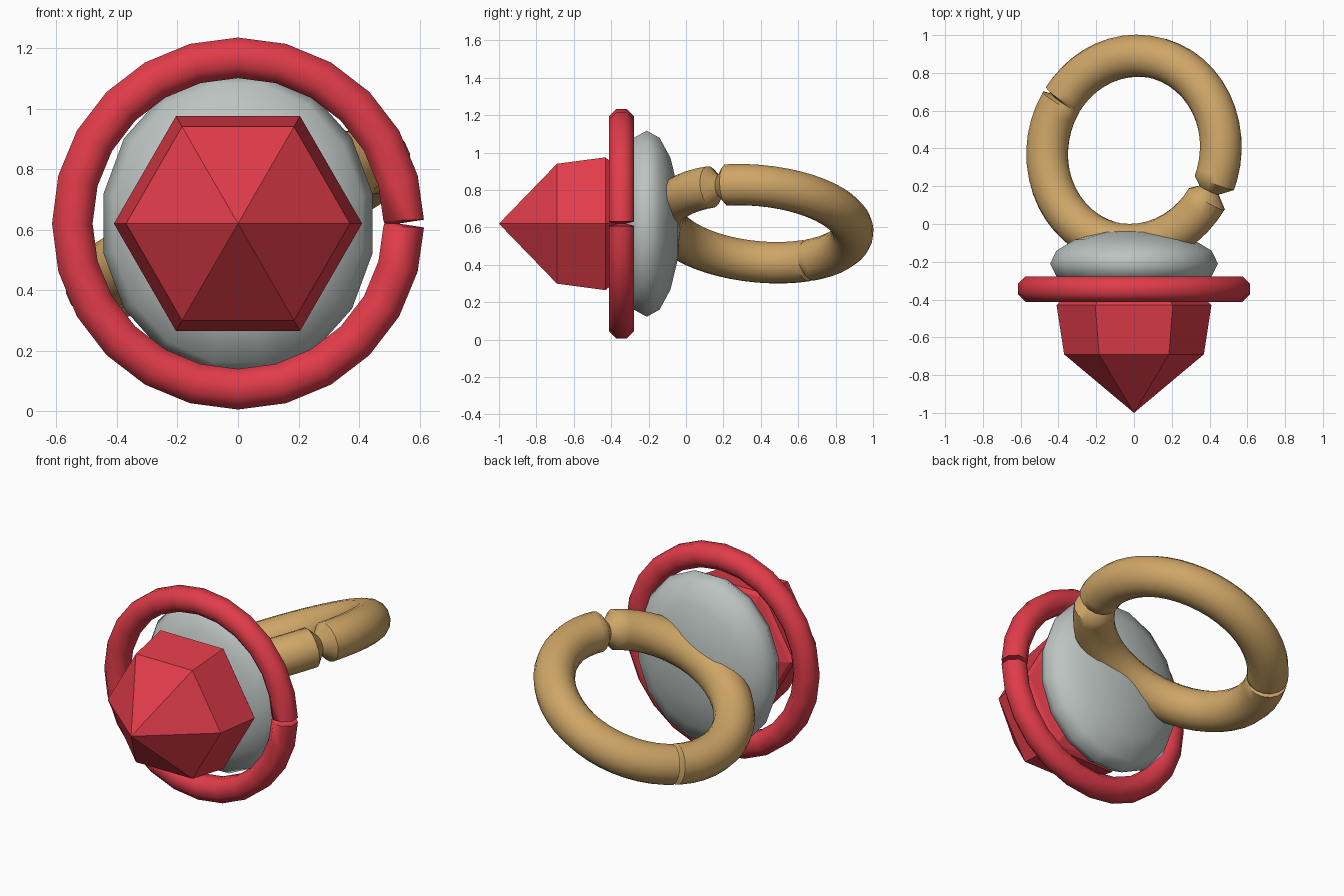
import bpy, bmesh, math
from mathutils import Vector, Matrix

if "Cube" in bpy.data.objects:
    bpy.data.objects.remove(bpy.data.objects["Cube"])


def material(name, rgb):
    m = bpy.data.materials.new(name)
    m.diffuse_color = (*rgb, 1)
    m.use_nodes = True
    m.node_tree.nodes["Principled BSDF"].inputs["Base Color"].default_value = m.diffuse_color
    return m


RED = material("ruby red", (0.75, 0.045, 0.068))
GOLD = material("warm gold", (0.62, 0.38, 0.135))
GREY = material("pale grey", (0.50, 0.55, 0.53))


def finish(name, bm, mat, smooth=None):
    bmesh.ops.recalc_face_normals(bm, faces=bm.faces)
    mesh = bpy.data.meshes.new(name)
    bm.to_mesh(mesh)
    bm.free()
    mesh.materials.append(mat)
    ob = bpy.data.objects.new(name, mesh)
    bpy.context.collection.objects.link(ob)
    if smooth:
        bpy.ops.object.select_all(action='DESELECT')
        ob.select_set(True)
        bpy.context.view_layer.objects.active = ob
        bpy.ops.object.shade_smooth_by_angle(angle=math.radians(smooth))
    return ob


def loft(bm, loops, closed=False):
    """Bridge consecutive vertex loops with quads."""
    pairs = list(zip(loops, loops[1:]))
    if closed:
        pairs.append((loops[-1], loops[0]))
    for a, b in pairs:
        n = len(a)
        for i in range(n):
            bm.faces.new((a[i], a[(i + 1) % n], b[(i + 1) % n], b[i]))


def ring(name, mat, centre, u, v, radius, tube, steps, sides, pinches, smooth):
    """Tube around a circle in the plane u, v.
    pinches: (angle in degrees, half width, scale, inward shift in tubes)"""
    stations = []
    for i in range(steps):
        a = 360 * i / steps
        if all(abs((a - p[0] + 180) % 360 - 180) > p[1] + 1 for p in pinches):
            stations.append((a, 1, 0))
    for a, half, scale, shift in pinches:
        stations += [((a - half) % 360, 1, 0), (a % 360, scale, shift),
                     ((a + half) % 360, 1, 0)]
    stations.sort()
    w = u.cross(v)
    bm = bmesh.new()
    loops = []
    for a, scale, shift in stations:
        t = math.radians(a)
        out = u * math.cos(t) + v * math.sin(t)
        mid = centre + out * (radius - shift * tube)
        loop = []
        for k in range(sides):
            s = 2 * math.pi * (k + 0.5) / sides
            r = tube * scale / math.cos(math.pi / sides)
            loop.append(bm.verts.new(mid + (out * math.cos(s) + w * math.sin(s)) * r))
        loops.append(loop)
    loft(bm, loops, closed=True)
    return finish(name, bm, mat, smooth)


# Six-sided gem pointing forward: bands of (y, corner radius)
bm = bmesh.new()
loops = []
for y, r in [(-0.69, 0.37), (-0.43, 0.41), (-0.41, 0.39)]:
    loops.append([bm.verts.new((r * math.cos(k * math.pi / 3), y,
                                0.62 + r * math.sin(k * math.pi / 3)))
                  for k in range(6)])
loft(bm, loops)
tip = bm.verts.new((0, -1, 0.62))
back = bm.verts.new((0, -0.30, 0.62))
for i in range(6):
    bm.faces.new((loops[0][i], loops[0][(i + 1) % 6], tip))
    bm.faces.new((loops[-1][i], loops[-1][(i + 1) % 6], back))
finish("gem", bm, RED)

# Red collar around the gem, with a narrow seam on the right
ring("collar", RED, Vector((0, -0.345, 0.62)), Vector((1, 0, 0)), Vector((0, 0, 1)),
     0.5475, 0.067, 24, 8, [(0, 1.2, 0.35, 0.6)], 60)

# Flattened setting behind the collar
bm = bmesh.new()
bmesh.ops.create_uvsphere(bm, u_segments=16, v_segments=8, radius=1)
bmesh.ops.transform(bm, verts=bm.verts, matrix=(
    Matrix.Translation((0, -0.21, 0.62)) @ Matrix.Diagonal((0.453, 0.18, 0.507, 1))
    @ Matrix.Rotation(math.pi / 2, 4, 'X') @ Matrix.Rotation(math.pi / 16, 4, 'Z')))
finish("setting", bm, GREY, 60)

# Tilted finger band, pinched near the front right and notched at the back left
tilt = math.radians(24)
u = Vector((math.cos(tilt), 0, math.sin(tilt)))
v = Vector((0, 1, -0.1))
v = (v - u * v.dot(u)).normalized()
ring("band", GOLD, Vector((0, 0.39, 0.62)), u, v, 0.503, 0.11, 48, 16,
     [(-25.5, 5.5, 0.5, 0.1), (148, 1.5, 0.75, 0.25)], 50)
